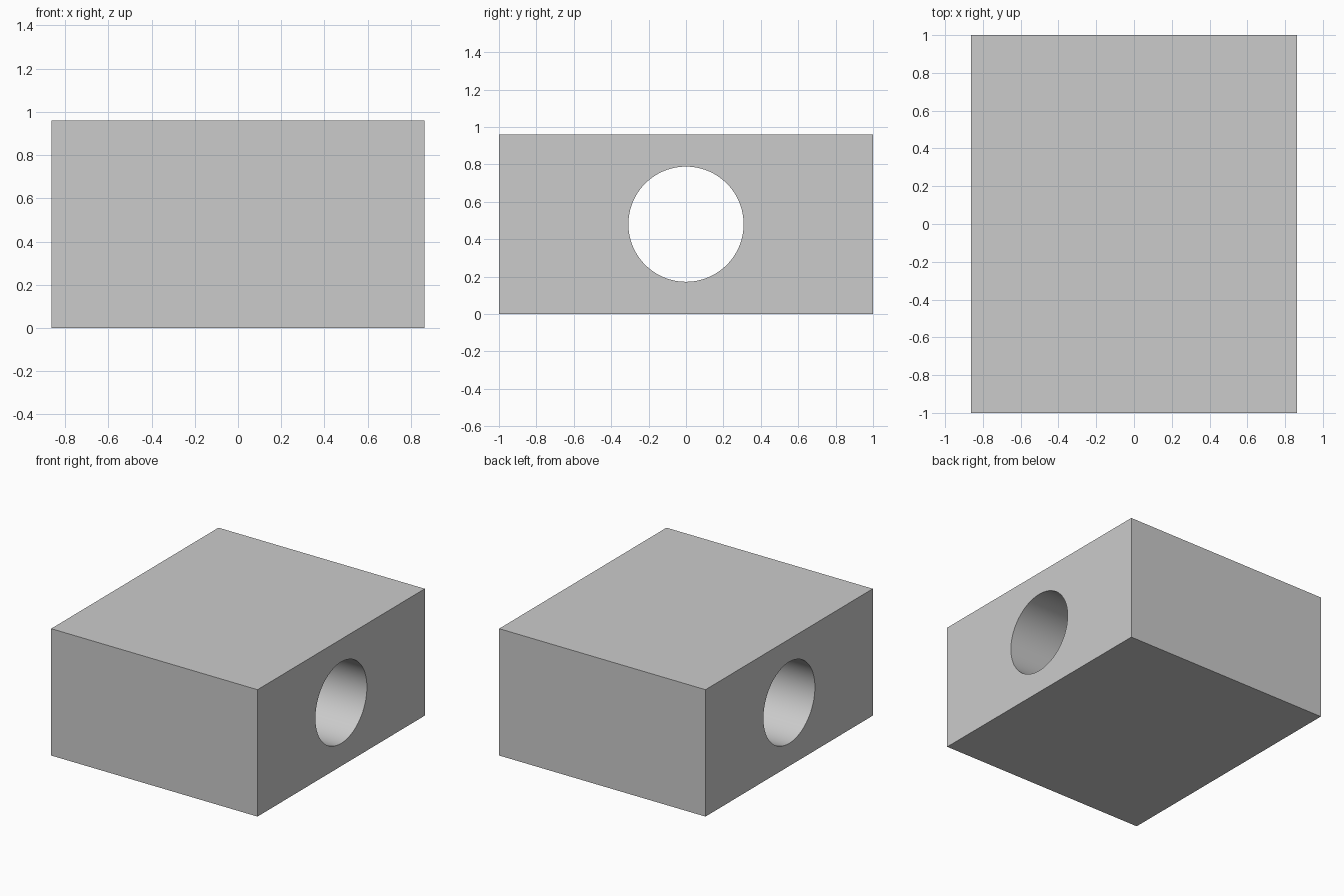
import bpy
import math

if "Cube" in bpy.data.objects:
    bpy.data.objects.remove(bpy.data.objects["Cube"])

WIDTH, DEPTH, HEIGHT = 1.727, 2.0, 0.96
BORE_RADIUS = 0.308

# Solid block standing on the ground
bpy.ops.mesh.primitive_cube_add(size=1, location=(0, 0, HEIGHT / 2))
block = bpy.context.object
block.name = "bored_block"
block.scale = (WIDTH, DEPTH, HEIGHT)
bpy.ops.object.transform_apply(location=True, rotation=False, scale=True)

# Round cutter running through the block along x
bpy.ops.mesh.primitive_cylinder_add(
    vertices=96, radius=BORE_RADIUS, depth=WIDTH + 0.4,
    location=(0, 0, HEIGHT / 2), rotation=(0, math.pi / 2, 0))
cutter = bpy.context.object
cutter.name = "bore_cutter"
cutter.hide_render = True

# Cut the bore, then discard the cutter
bore = block.modifiers.new("bore", 'BOOLEAN')
bore.operation = 'DIFFERENCE'
bore.solver = 'EXACT'
bore.object = cutter
bpy.ops.object.select_all(action='DESELECT')
block.select_set(True)
bpy.context.view_layer.objects.active = block
bpy.ops.object.modifier_apply(modifier=bore.name)
bpy.data.objects.remove(cutter, do_unlink=True)

# Smooth bore wall, crisp block edges
bpy.ops.object.shade_smooth_by_angle(angle=math.radians(30))
